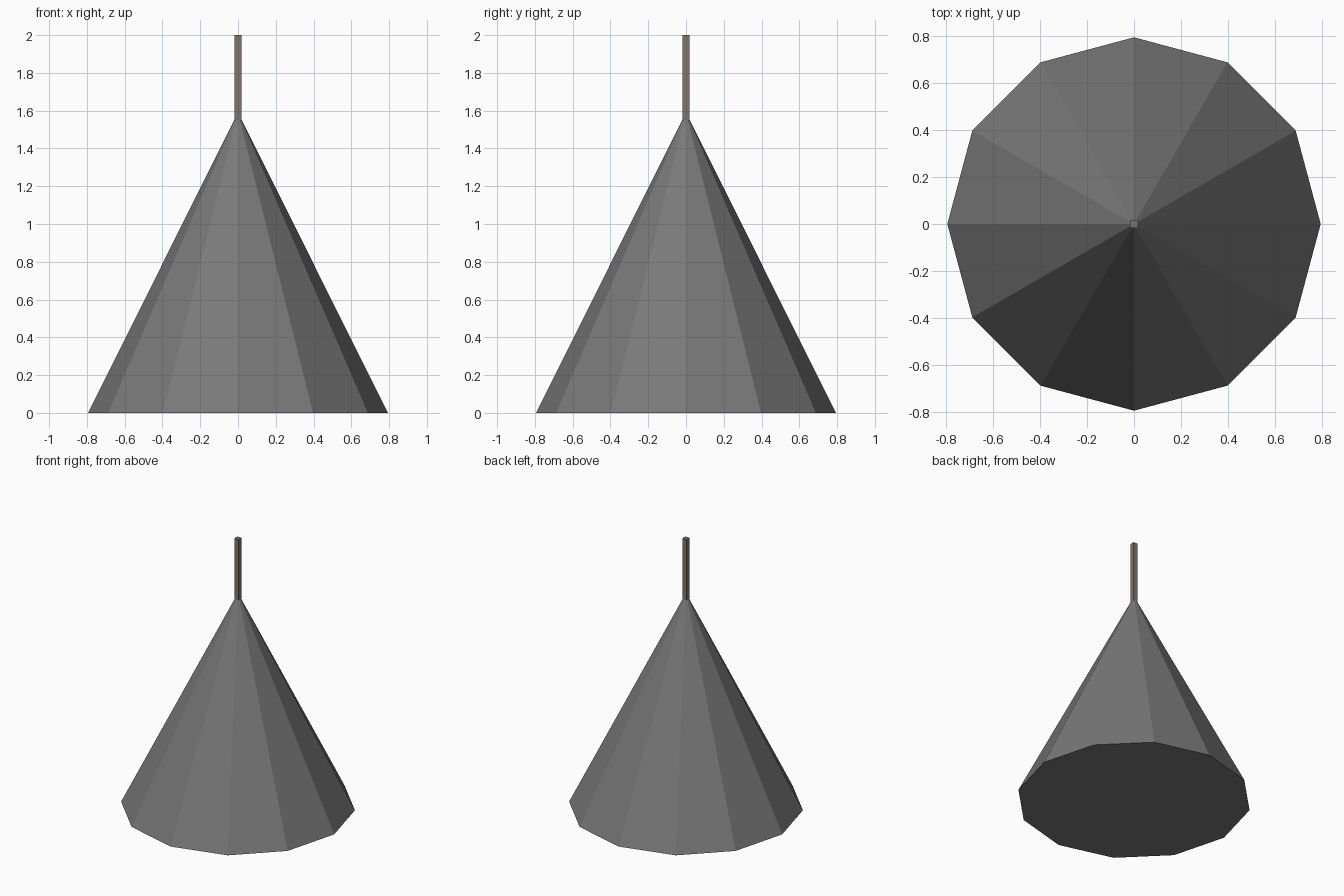
import bpy

if "Cube" in bpy.data.objects:
    bpy.data.objects.remove(bpy.data.objects["Cube"])


def tint(obj, name, rgb):
    mat = bpy.data.materials.new(name)
    mat.diffuse_color = (*rgb, 1)
    mat.use_nodes = True
    mat.node_tree.nodes["Principled BSDF"].inputs["Base Color"].default_value = mat.diffuse_color
    obj.data.materials.append(mat)


R, H = 0.794, 1.59      # cone radius and apex height
W, TOP = 0.036, 2.0     # rod width and top height
ROD_BASE = 1.55         # rod starts just inside the tip

# Twelve-sided cone body with a flat closed base, one corner on each axis
bpy.ops.mesh.primitive_cone_add(vertices=12, radius1=R, radius2=0, depth=H,
                                location=(0, 0, H / 2))
cone = bpy.context.object
cone.name = "cone_body"
tint(cone, "dark_grey", (0.19, 0.19, 0.19))

# Thin square rod rising from the tip
bpy.ops.mesh.primitive_cube_add(size=1, location=(0, 0, (TOP + ROD_BASE) / 2))
rod = bpy.context.object
rod.name = "top_rod"
rod.dimensions = (W, W, TOP - ROD_BASE)
bpy.ops.object.transform_apply(location=False, rotation=False, scale=True)
tint(rod, "brown_grey", (0.22, 0.18, 0.14))
